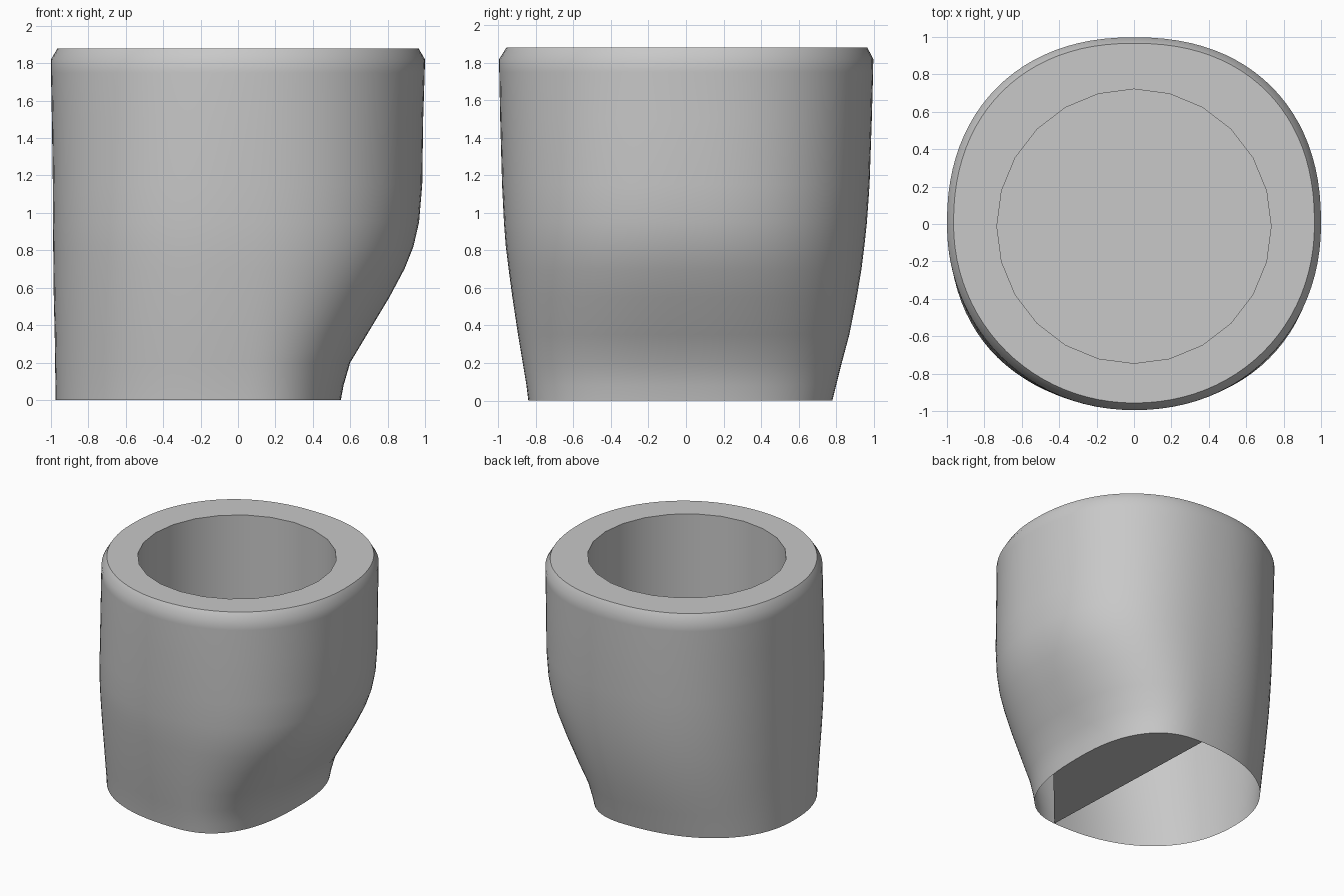
import bpy
import bmesh
from math import sin, cos, radians, tau

cube = bpy.data.objects.get("Cube")
if cube:
    bpy.data.objects.remove(cube, do_unlink=True)

grey = bpy.data.materials.new("light grey")
grey.use_nodes = True
GREY = (0.58, 0.58, 0.58, 1)
grey.diffuse_color = GREY
grey.node_tree.nodes["Principled BSDF"].inputs["Base Color"].default_value = GREY

SEG = 96        # sides of the outer shell
BORE_SEG = 24   # sides of the bore
STEP = SEG // BORE_SEG
BORE_R, BORE_FLOOR, TOP = 0.733, 0.94, 1.88

# Shell sections: height, then reach to -x, +x, -y, +y
SECTIONS = [
    (0, .975, .55, .84, .78),
    (.08, .976, .565, .85, .80),
    (.2, .978, .6, .87, .83),
    (.35, .98, .69, .895, .87),
    (.55, .985, .81, .925, .91),
    (.7, .987, .89, .945, .935),
    (.82, .988, .938, .96, .95),
    (.95, .99, .968, .97, .964),
    (1.15, .99, .985, .98, .978),
    (1.5, .995, .99, .99, .99),
    (1.75, 1, .998, .995, .997),
    (1.82, 1, 1, .995, .998),
    (TOP, .965, .965, .957, .966),
]


def power(v, n):
    return abs(v) ** (2 / n) * (1 if v >= 0 else -1)


def fullness(c, s, z):
    """Superellipse exponent of the quarter that a direction lies in."""
    t = z / TOP
    if s > 0:
        return 2.45 - .2 * t if c > 0 else 2.22
    return 2.5 - .43 * t if c > 0 else 2.27 - .5 * max(0, t - .5)


def section(bm, z, left, right, front, back):
    """Ring of four joined superellipse quarters."""
    ring = []
    for i in range(SEG):
        c, s = cos(tau * i / SEG), sin(tau * i / SEG)
        n = fullness(c, s, z)
        ring.append(bm.verts.new((power(c, n) * (right if c > 0 else left),
                                  power(s, n) * (back if s > 0 else front), z)))
    return ring


def circle(bm, z):
    return [bm.verts.new((BORE_R * cos(tau * i / BORE_SEG),
                          BORE_R * sin(tau * i / BORE_SEG) - .012, z))
            for i in range(BORE_SEG)]


def skin(bm, low, high):
    n = len(low)
    for i in range(n):
        j = (i + 1) % n
        bm.faces.new((low[i], low[j], high[j], high[i]))


bm = bmesh.new()

# Outer wall
rings = [section(bm, *row) for row in SECTIONS]
for low, high in zip(rings, rings[1:]):
    skin(bm, low, high)

# Bore wall and floor
mouth, floor = circle(bm, TOP), circle(bm, BORE_FLOOR)
skin(bm, mouth, floor)
bm.faces.new(floor)

# Flat rim between wall and bore
outer = rings[-1]
for i in range(BORE_SEG):
    arc = [outer[(i * STEP + k) % SEG] for k in range(STEP + 1)]
    bm.faces.new(arc + [mouth[(i + 1) % BORE_SEG], mouth[i]])

# Partial base plate facing inward, leaving the rest of the underside open
base = rings[0]
bm.faces.new([base[-23]] + [base[i] for i in range(-4, 25)])

mesh = bpy.data.meshes.new("cup_body")
bm.to_mesh(mesh)
bm.free()
mesh.materials.append(grey)
body = bpy.data.objects.new("cup_body", mesh)
bpy.context.collection.objects.link(body)

# Smooth walls with crisp rim and bore edges
bpy.ops.object.select_all(action="DESELECT")
body.select_set(True)
bpy.context.view_layer.objects.active = body
bpy.ops.object.shade_smooth_by_angle(angle=radians(40))
